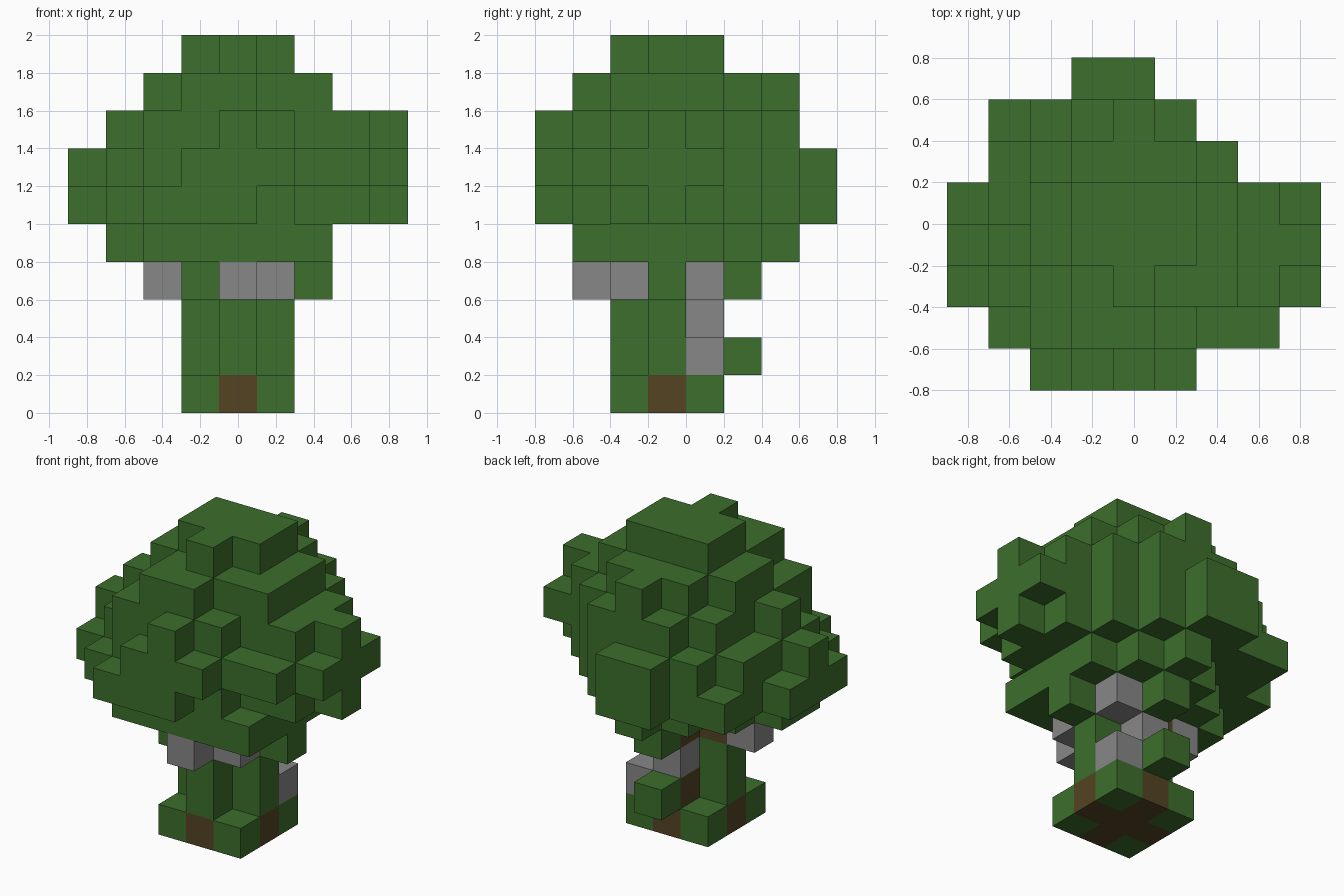
import bpy
import bmesh
import math
from mathutils import Vector

if "Cube" in bpy.data.objects:
    bpy.data.objects.remove(bpy.data.objects["Cube"], do_unlink=True)

CELL = 0.2
ORIGIN = Vector((-0.9, -0.8, 0))


def material(name, colour):
    mat = bpy.data.materials.new(name)
    mat.diffuse_color = (*colour, 1)
    mat.use_nodes = True
    bsdf = mat.node_tree.nodes["Principled BSDF"]
    bsdf.inputs["Base Color"].default_value = (*colour, 1)
    bsdf.inputs["Roughness"].default_value = 1
    return mat


leaf_green = material("leaf green", (0.045, 0.156, 0.025))
bark_brown = material("bark brown", (0.089, 0.056, 0.016))
stone_grey = material("stone grey", (0.242, 0.242, 0.242))


def block(xs, ys, zs):
    """All cells of a box; each argument is an inclusive (first, last) pair."""
    spans = [range(first, last + 1) for first, last in (xs, ys, zs)]
    return {(x, y, z) for x in spans[0] for y in spans[1] for z in spans[2]}


def layer(z, first_row, runs):
    """One crown slice: a run of cells across x for each row going back."""
    cells = set()
    for row, run in enumerate(runs, first_row):
        cells |= block(run, (row, row), (z, z))
    return cells


# Crown, slice by slice from the bottom up
crown = set()
for z, first_row, runs in (
    (4, 1, [(2, 6), (1, 6), (1, 6), (2, 6), (3, 5), (4, 4)]),
    (5, 0, [(2, 4), (1, 5), (0, 7), (0, 8), (0, 7), (1, 6), (1, 5), (3, 4)]),
    (6, 0, [(3, 5), (2, 7), (1, 8), (0, 8), (1, 8), (1, 6), (2, 5), (3, 4)]),
    (7, 0, [(4, 4), (2, 5), (2, 7), (1, 8), (2, 7), (2, 6), (3, 5)]),
    (8, 1, [(3, 4), (3, 6), (2, 6), (2, 6), (3, 5), (4, 4)]),
    (9, 2, [(4, 4), (3, 5), (3, 5)]),
):
    crown |= layer(z, first_row, runs)

# Trunk: a core with cross-shaped foot and head
trunk = block((4, 4), (3, 3), (0, 3))
for z in (0, 3):
    trunk |= block((3, 5), (3, 3), (z, z)) | block((4, 4), (2, 4), (z, z))
trunk.add((4, 4, 1))

# Moss: foot corners, strips up the trunk and tufts under the crown
foot_moss = {(x, y, 0) for x in (3, 5) for y in (2, 4)}
trunk_moss = block((3, 3), (3, 3), (1, 2)) | block((5, 5), (3, 3), (1, 2))
trunk_moss |= block((4, 4), (2, 2), (1, 2)) | {(4, 5, 1)}
tufts = {(3, 2, 3), (6, 3, 3), (4, 5, 3)}

# Grey blocks stuck on the trunk and under the crown
lower_stones = {(5, 4, 1), (4, 4, 2)}
upper_stones = {(4, 1, 3), (5, 2, 3), (2, 3, 3), (5, 4, 3)}

parts = (
    ("crown", crown, leaf_green),
    ("trunk", trunk, bark_brown),
    ("foot_moss", foot_moss, leaf_green),
    ("trunk_moss", trunk_moss, leaf_green),
    ("hanging_tufts", tufts, leaf_green),
    ("lower_stones", lower_stones, stone_grey),
    ("upper_stones", upper_stones, stone_grey),
)
filled = set().union(*(cells for _, cells, _ in parts))


def build(name, cells, mat):
    """Make the exposed faces of a set of cells, merged into flat panels."""
    bm = bmesh.new()
    verts = {}
    for cell in sorted(cells):
        for axis in range(3):
            for side in (0, 1):
                near = list(cell)
                near[axis] += 2 * side - 1
                if tuple(near) in filled:
                    continue
                u, v = (axis + 1) % 3, (axis + 2) % 3
                corners = []
                for du, dv in ((0, 0), (1, 0), (1, 1), (0, 1)):
                    point = list(cell)
                    point[axis] += side
                    point[u] += du
                    point[v] += dv
                    key = tuple(point)
                    if key not in verts:
                        verts[key] = bm.verts.new(ORIGIN + Vector(key) * CELL)
                    corners.append(verts[key])
                bm.faces.new(corners if side else corners[::-1])
    bmesh.ops.dissolve_limit(bm, angle_limit=math.radians(1),
                             verts=bm.verts[:], edges=bm.edges[:])
    mesh = bpy.data.meshes.new(name)
    bm.to_mesh(mesh)
    bm.free()
    mesh.materials.append(mat)
    obj = bpy.data.objects.new(name, mesh)
    bpy.context.collection.objects.link(obj)


for part in parts:
    build(*part)
